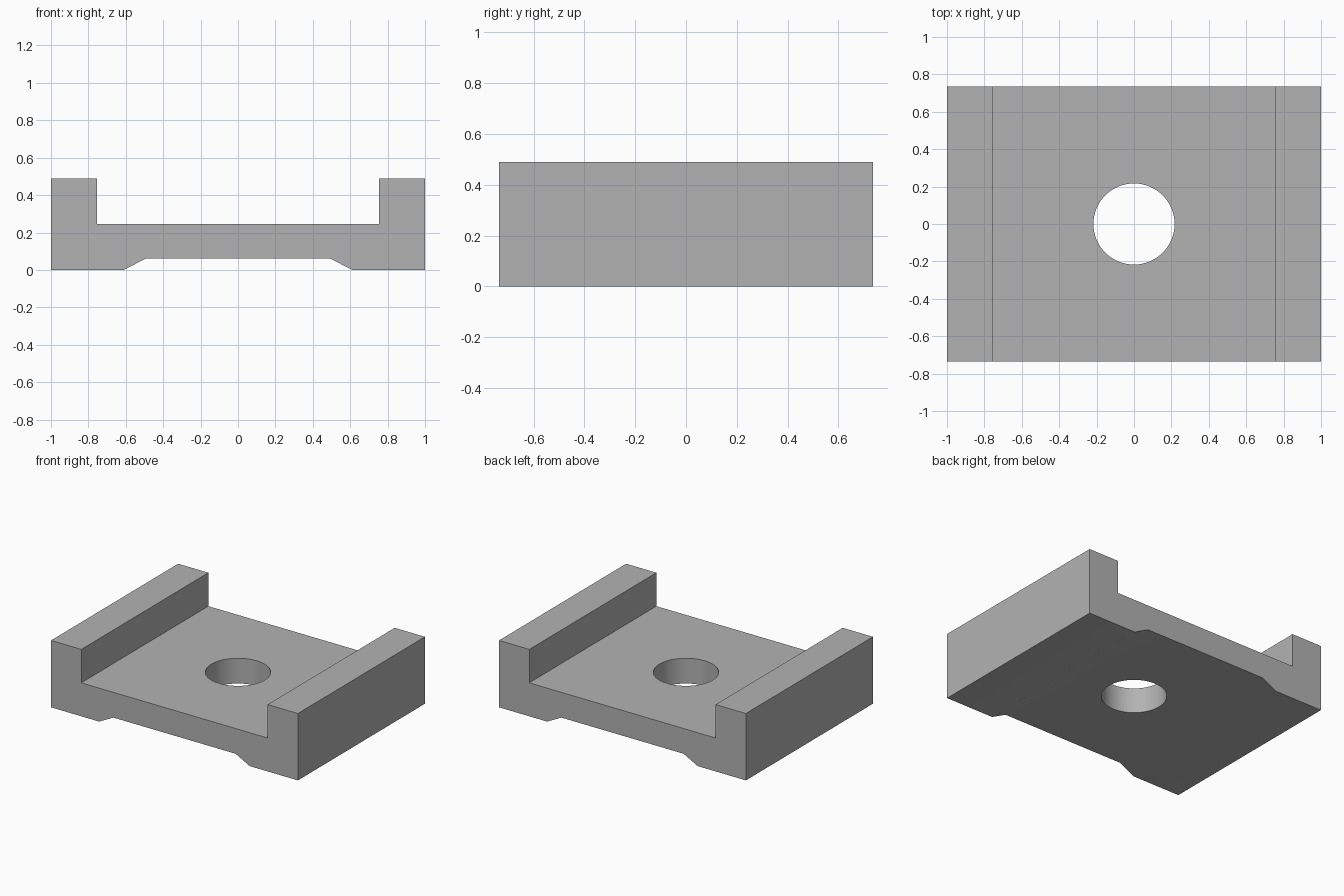
import bpy
import bmesh
import math

old = bpy.data.objects.get("Cube")
if old:
    bpy.data.objects.remove(old, do_unlink=True)

HALF_DEPTH = 0.735
HOLE_RADIUS = 0.217

grey = bpy.data.materials.new("plain grey")
grey.use_nodes = True
colour = (0.45, 0.45, 0.45, 1)
grey.diffuse_color = colour
grey.node_tree.nodes["Principled BSDF"].inputs["Base Color"].default_value = colour


def extrude_profile(name, points, half_depth):
    """Extrude an x-z outline along y into a closed solid."""
    bm = bmesh.new()
    face = bm.faces.new([bm.verts.new((x, -half_depth, z)) for x, z in points])
    grown = bmesh.ops.extrude_face_region(bm, geom=[face])["geom"]
    moved = [v for v in grown if isinstance(v, bmesh.types.BMVert)]
    bmesh.ops.translate(bm, verts=moved, vec=(0, 2 * half_depth, 0))
    bmesh.ops.recalc_face_normals(bm, faces=bm.faces)
    mesh = bpy.data.meshes.new(name)
    bm.to_mesh(mesh)
    bm.free()
    obj = bpy.data.objects.new(name, mesh)
    bpy.context.collection.objects.link(obj)
    mesh.materials.append(grey)
    return obj


# Channel plate: two raised rails, a web and a sloped recess underneath
right_half = [(0.495, 0.06), (0.61, 0), (1, 0), (1, 0.49), (0.755, 0.49), (0.755, 0.245)]
left_half = [(-x, z) for x, z in reversed(right_half)]
plate = extrude_profile("channel_plate", right_half + left_half, HALF_DEPTH)

# Round through hole in the web
bpy.ops.mesh.primitive_cylinder_add(vertices=64, radius=HOLE_RADIUS, depth=1, location=(0, 0, 0.2))
cutter = bpy.context.object
cutter.name = "hole_cutter"
cutter.hide_render = True
cutter.data.materials.append(grey)

bpy.ops.object.select_all(action="DESELECT")
bpy.context.view_layer.objects.active = plate
plate.select_set(True)
cut = plate.modifiers.new("hole", "BOOLEAN")
cut.operation = "DIFFERENCE"
cut.solver = "EXACT"
cut.object = cutter
bpy.ops.object.modifier_apply(modifier=cut.name)
bpy.data.objects.remove(cutter, do_unlink=True)

# Smooth hole wall and recess slopes, with flat large faces
bpy.ops.object.shade_smooth_by_angle(angle=math.radians(30))
weighted = plate.modifiers.new("weighted normals", "WEIGHTED_NORMAL")
weighted.keep_sharp = True
